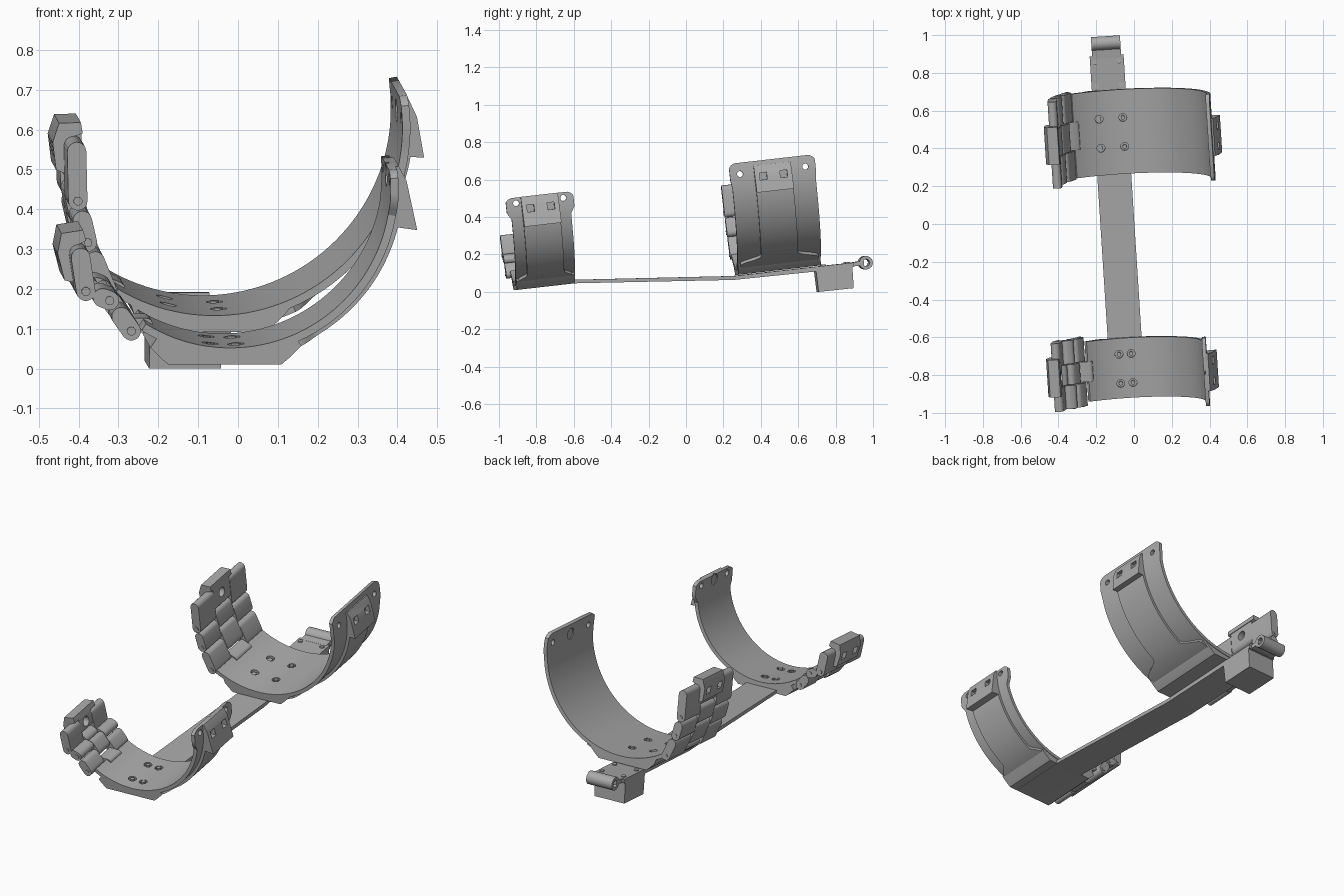
import bpy, bmesh
from math import sin, cos, radians, pi, atan2
from mathutils import Matrix, Vector

if "Cube" in bpy.data.objects:
    bpy.data.objects.remove(bpy.data.objects["Cube"])

grey = bpy.data.materials.new("plain_grey")
grey.use_nodes = True
grey.diffuse_color = (0.4, 0.4, 0.4, 1)
grey.node_tree.nodes["Principled BSDF"].inputs["Base Color"].default_value = (0.4, 0.4, 0.4, 1)

YAW = Matrix.Rotation(radians(3.66), 4, 'Z')
PITCH = Matrix.Rotation(radians(6.5), 4, 'X')


def finish(name, bm, frame):
    bmesh.ops.recalc_face_normals(bm, faces=bm.faces)
    mesh = bpy.data.meshes.new(name)
    bm.to_mesh(mesh)
    bm.free()
    mesh.materials.append(grey)
    ob = bpy.data.objects.new(name, mesh)
    bpy.context.collection.objects.link(ob)
    ob.matrix_world = frame
    return ob


def prism(name, pts, lo, hi, frame, axis='y'):
    """Extrude a closed outline along the y or x axis."""
    bm = bmesh.new()
    put = (lambda p, t: (p[0], t, p[1])) if axis == 'y' else (lambda p, t: (t, p[0], p[1]))
    a = [bm.verts.new(put(p, lo)) for p in pts]
    b = [bm.verts.new(put(p, hi)) for p in pts]
    bm.faces.new(a)
    bm.faces.new(b[::-1])
    for i in range(len(pts)):
        j = (i + 1) % len(pts)
        bm.faces.new((a[i], a[j], b[j], b[i]))
    return finish(name, bm, frame)


def polar(r, deg, R):
    return Vector((r * sin(radians(deg)), R - r * cos(radians(deg))))


def band(name, R, r0, r1, a0, a1, span, frame, n=48):
    """Curved sheet; span(angle) gives its front and back edge."""
    bm = bmesh.new()
    angles = sorted([a0 + (a1 - a0) * i / n for i in range(n + 1)] + [a1 - 0.6, a1 - 1.2])
    rows = []
    for a in angles:
        p, q = polar(r0, a, R), polar(r1, a, R)
        y0, y1 = span(a)
        rows.append([bm.verts.new(v) for v in ((p.x, y0, p.y), (p.x, y1, p.y),
                                               (q.x, y1, q.y), (q.x, y0, q.y))])
    for s, t in zip(rows, rows[1:]):
        for i in range(4):
            j = (i + 1) % 4
            bm.faces.new((s[i], s[j], t[j], t[i]))
    bm.faces.new(rows[0])
    bm.faces.new(rows[-1][::-1])
    return finish(name, bm, frame)


def circle(c, r, n=24):
    return [(c[0] + r * cos(2 * pi * i / n), c[1] + r * sin(2 * pi * i / n)) for i in range(n)]


def capsule(p, q, r, n=8):
    d = q - p
    base = atan2(d.y, d.x)
    ends = [(q, base - pi / 2), (p, base + pi / 2)]
    return [(c.x + r * cos(s + pi * i / n), c.y + r * sin(s + pi * i / n))
            for c, s in ends for i in range(n + 1)]


def cut(ob, cutters):
    for c in cutters:
        c.hide_render = True
        bpy.context.view_layer.update()
        mod = ob.modifiers.new("cut", 'BOOLEAN')
        mod.object, mod.solver = c, 'EXACT'
        bpy.context.view_layer.objects.active = ob
        bpy.ops.object.modifier_apply(modifier=mod.name)
        bpy.data.objects.remove(c)


def upright(name, x, y, r, z0, z1, frame):
    bm = bmesh.new()
    bmesh.ops.create_cone(bm, cap_ends=True, segments=20, radius1=r, radius2=r, depth=z1 - z0,
                          matrix=Matrix.Translation((x, y, (z0 + z1) / 2)))
    return finish(name, bm, frame)


def box(pos, size, frame):
    return prism("cutter", [(pos[0] + sx * size[0], pos[2] + sz * size[1])
                            for sx, sz in ((-1, -1), (1, -1), (1, 1), (-1, 1))],
                 pos[1] - size[1], pos[1] + size[1], frame)


def cuff(tag, origin, R, L, a0, a1, flare, tab_a, tab_r, rivet_x, rivet_y, pins, top):
    F = Matrix.Translation(origin) @ YAW @ PITCH
    mid = L / 2

    # curved shell with rounded upper corners
    def shell_span(a):
        k = min(1, max(0, (a - a1 + 16) / 5)) * flare
        c = max(0, 1 - (a1 - a) / 3) ** 2 * 0.03
        return -k + c, L + k - c
    shell = band(tag + "_cuff_shell", R, R, R + 0.02, a0, a1, shell_span, F)

    # raised strap that widens toward the saddle
    def strap_span(a):
        k = min(1, max(0, (32 - a) / 8))
        w = 0.1 + (mid - 0.115) * k * k * (3 - 2 * k)
        return mid - w, mid + w
    strap = band(tag + "_cuff_strap", R, R + 0.012, R + 0.036, 8, tab_a + 4, strap_span, F)

    # holes for the strap ends and the rivets
    hz = polar(R, 93, R)
    holes = [prism("cutter", circle((y, hz.y), r), R - 0.08, R + 0.08, F, 'x')
             for y, r in ((0.055 - flare, 0.016), (L - 0.055 + flare, 0.016), (mid, 0.03))]
    spots = [(x, y) for x in rivet_x for y in rivet_y]
    holes += [upright("cutter", x, y, 0.021, -0.015, 0.1, F) for x, y in spots]
    cut(shell, holes)
    for x, y in spots:
        upright(tag + "_rivet", x, y, 0.011, -0.02, 0.004, F)

    # flat-bottomed saddle
    arc = [polar(R + 0.014, a, R) for a in range(-26, 25, 2)]
    outline = [(-0.2, 0.0), (-0.17, -0.03), (-0.155, -0.042), (0.13, -0.042), (0.15, -0.025), (0.18, 0.005)]
    prism(tag + "_saddle", [tuple(p) for p in arc[::-1]] + outline, 0.003, L - 0.003, F)

    # wedge tab with two square windows
    tab = prism(tag + "_strap_tab", [tuple(polar(R + r, a, R)) for r, a in (
        (0.01, 97), (0.028, 97), (0.045, 92), (tab_r, tab_a), (0.01, tab_a - 1))],
        mid - 0.1, mid + 0.1, F)
    wz = polar(R, (tab_a + 97) / 2 + 1, R).y
    cut(tab, [box((R + 0.06, mid + s * 0.055, wz), (0.035, 0.019), F) for s in (-1, 1)])

    # hinge chain of interlocking links
    r = 0.024
    pins = [Vector(p) for p in pins]
    top = Vector(top)
    e = flare
    thirds = [(-e, L / 3 - 0.004), (L / 3, 2 * L / 3), (2 * L / 3 + 0.004, L + e)]
    prism(tag + "_hinge_root", capsule(polar(R + 0.01, a0 + 2, R), pins[0], 0.018), *thirds[1], F)
    for i, p in enumerate(pins):
        prism(tag + "_hinge_pin", circle(p, 0.011), -e - 0.004, L + e + 0.004, F)
        if i + 1 < len(pins):
            q = pins[i + 1]
            step = (q - p).normalized() * min(2.1 * r, (q - p).length * 0.7)
            for k in (0, 2):
                prism(tag + "_link_side", capsule(p, q - step, r), *thirds[k], F)
            prism(tag + "_link_middle", capsule(p + step, q, r), *thirds[1], F)

    # end plate with bore, and windowed clasp on its outer face
    p = pins[-1]
    d = (top - p).normalized()
    side = Vector((-d.y, d.x))
    for k in (0, 2):
        prism(tag + "_end_plate_side", capsule(p, top - d * 0.04, r), *thirds[k], F)
    centre = prism(tag + "_end_plate_middle", capsule(p + d * 2.1 * r, top - d * 0.015, r - 0.002),
                   L / 3 - 0.005, 2 * L / 3 + 0.005, F)
    hole = p + (top - p) * 0.62
    bore = prism("cutter", circle((mid, hole.y), 0.026), hole.x - 0.1, hole.x + 0.1, F, 'x')
    cut(centre, [bore])
    clasp_pts = [(0.01, -0.115), (0.045, -0.1), (0.052, -0.03), (0.035, 0.018), (-0.02, 0.018),
                 (-0.024, -0.01), (0.01, -0.02)]
    clasp = prism(tag + "_clasp", [tuple(top + side * u + d * v) for u, v in clasp_pts],
                  mid - 0.1, mid + 0.1, F)
    w = top + side * 0.05 - d * 0.05
    cut(clasp, [box((w.x, mid + s * 0.055, w.y), (0.025, 0.019), F) for s in (-1, 1)])


cuff("front", (-0.02, -0.92, 0.052), 0.40, 0.32, -32, 97, 0.022, 77, 0.085,
     (-0.045, 0.02), (0.08, 0.235),
     [(-0.25, 0.045), (-0.305, 0.122), (-0.365, 0.145)], (-0.385, 0.27))
cuff("back", (-0.06, 0.265, 0.133), 0.47, 0.45, -31, 100, 0.006, 81, 0.07,
     (-0.106, 0.02), (0.145, 0.30),
     [(-0.27, 0.065), (-0.32, 0.185), (-0.345, 0.29)], (-0.35, 0.455))

# connecting bar
B = Matrix.Translation((-0.088, 0, 0)) @ YAW
prism("connecting_bar", [(-0.9, 0.03), (-0.6, 0.065), (0.25, 0.085), (0.72, 0.138), (0.895, 0.157),
                         (0.895, 0.135), (0.72, 0.112), (0.25, 0.064), (-0.6, 0.046), (-0.9, 0.012)],
      -0.09, 0.09, B, 'x')
prism("bar_neck", [(0.88, 0.156), (0.95, 0.168), (0.95, 0.145), (0.88, 0.134)], -0.077, 0.077, B, 'x')

# end barrel with a through bore
barrel = prism("end_barrel", circle((0.96, 0.156), 0.036), -0.077, 0.077, B, 'x')
cut(barrel, [prism("cutter", circle((0.96, 0.156), 0.019), -0.2, 0.2, B, 'x')])

# block under the bar and its fixing studs
prism("end_block", [(0.69, 0.12), (0.705, 0.0), (0.893, 0.02), (0.885, 0.145)], -0.09, 0.09, B, 'x')
for x in (-0.065, 0.065):
    for y, z in ((0.735, 0.139), (0.86, 0.153)):
        upright("bar_stud", x, y, 0.012, z - 0.02, z + 0.007, B)

# smooth shading with sharp edges kept
bpy.ops.object.select_all(action='DESELECT')
for ob in bpy.context.scene.objects:
    if ob.type == 'MESH':
        ob.select_set(True)
        bpy.context.view_layer.objects.active = ob
bpy.ops.object.shade_smooth_by_angle(angle=radians(30))
